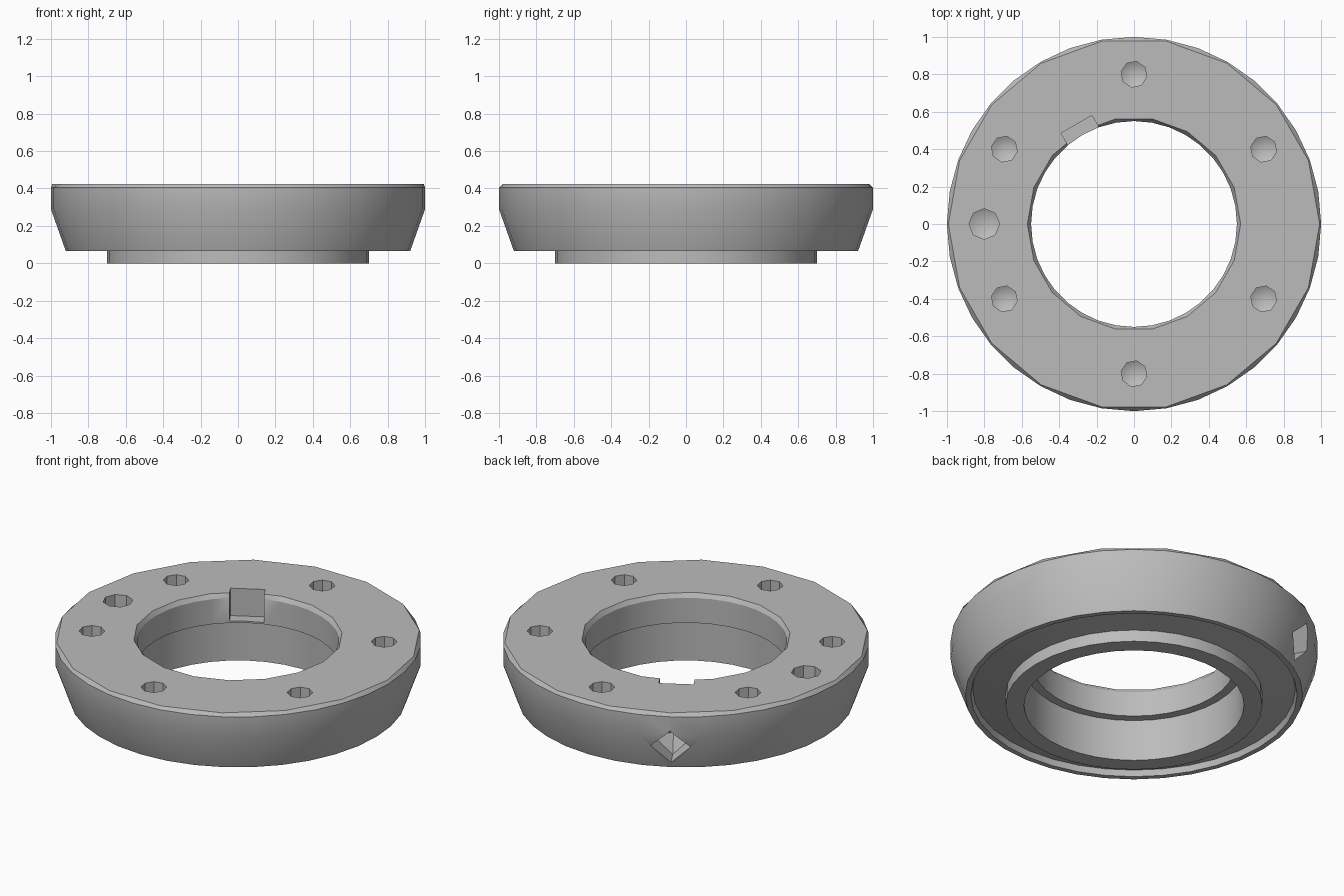
import bpy, bmesh
from math import sin, cos, pi, radians
from mathutils import Matrix, Vector

cube = bpy.data.objects.get("Cube")
if cube:
    bpy.data.objects.remove(cube, do_unlink=True)

# Single grey metal
metal = bpy.data.materials.new("grey metal")
metal.use_nodes = True
GREY = (0.5, 0.5, 0.5, 1)
metal.diffuse_color = GREY
metal.node_tree.nodes["Principled BSDF"].inputs["Base Color"].default_value = GREY

TOP = 0.425
SIDES = 36


def new_object(name, bm):
    bmesh.ops.recalc_face_normals(bm, faces=bm.faces)
    mesh = bpy.data.meshes.new(name)
    bm.to_mesh(mesh)
    bm.free()
    mesh.materials.append(metal)
    obj = bpy.data.objects.new(name, mesh)
    bpy.context.collection.objects.link(obj)
    return obj


def ring(bm, r, z, coarse):
    """Circle of vertices; a coarse ring keeps half of the corners."""
    verts = []
    for i in range(SIDES):
        step = 2 * pi / SIDES
        rad = r * cos(step) if coarse and i % 2 else r
        verts.append(bm.verts.new((rad * cos(i * step), rad * sin(i * step), z)))
    return verts


def lathe(name, profile):
    bm = bmesh.new()
    rings = [ring(bm, *point) for point in profile]
    for a, b in zip(rings, rings[1:] + rings[:1]):
        for i in range(SIDES):
            j = (i + 1) % SIDES
            bm.faces.new((a[i], a[j], b[j], b[i]))
    return new_object(name, bm)


def drill(bm, mouth, direction, radius, sides, depth, tip, spin=0.0):
    """Blind hole cutter with a pointed end, starting slightly outside the mouth."""
    turn = direction.to_track_quat('Z', 'Y').to_matrix().to_4x4()
    place = Matrix.Translation(mouth) @ turn
    loops = []
    for z in (-0.08, depth):
        loops.append([bm.verts.new(place @ Vector((
            radius * cos(2 * pi * i / sides + spin),
            radius * sin(2 * pi * i / sides + spin), z))) for i in range(sides)])
    point = bm.verts.new(place @ Vector((0, 0, depth + tip)))
    bm.faces.new(loops[0])
    for i in range(sides):
        j = (i + 1) % sides
        bm.faces.new((loops[0][i], loops[0][j], loops[1][j], loops[1][i]))
        bm.faces.new((loops[1][i], loops[1][j], point))


# Ring body: outer wall, top chamfer, stepped bore, collar, shallow underside recess
body = lathe("flange_ring", [
    (0.89, 0.065, False), (0.92, 0.065, False), (1.0, 0.29, False),
    (1.0, 0.405, False), (0.992, TOP, True), (0.57, TOP, True),
    (0.55, 0.40, False), (0.55, 0.25, False), (0.60, 0.25, False),
    (0.60, 0.0, False), (0.70, 0.0, False), (0.70, 0.07, False),
    (0.88, 0.10, False)])

# Bolt holes, larger dowel hole, radial pin hole
cut = bmesh.new()
down = Vector((0, 0, -1))
for k in range(6):
    a = radians(30 + 60 * k)
    drill(cut, (0.8 * cos(a), 0.8 * sin(a), TOP), down, 0.07, 8, 0.16, 0.04, 0.2)
drill(cut, (-0.8, 0, TOP), down, 0.082, 8, 0.16, 0.04)
out = Vector((cos(radians(120)), sin(radians(120)), 0))
drill(cut, out * 0.99 + Vector((0, 0, 0.21)), -out, 0.11, 4, 0.16, 0.05)

# Key notch in the bore, running from the step to the top face
notch = (Matrix.Rotation(radians(120), 4, 'Z')
         @ Matrix.Translation((0.54, 0, 0.405))
         @ Matrix.Diagonal((0.15, 0.19, 0.29, 1)))
bmesh.ops.create_cube(cut, size=1, matrix=notch)
cutter = new_object("hole_cutter", cut)
cutter.hide_render = True

mod = body.modifiers.new("holes", 'BOOLEAN')
mod.operation = 'DIFFERENCE'
mod.solver = 'EXACT'
mod.object = cutter
bpy.ops.object.select_all(action='DESELECT')
body.select_set(True)
bpy.context.view_layer.objects.active = body
bpy.ops.object.modifier_apply(modifier=mod.name)
bpy.data.objects.remove(cutter, do_unlink=True)
bpy.ops.object.shade_smooth_by_angle(angle=radians(25))
